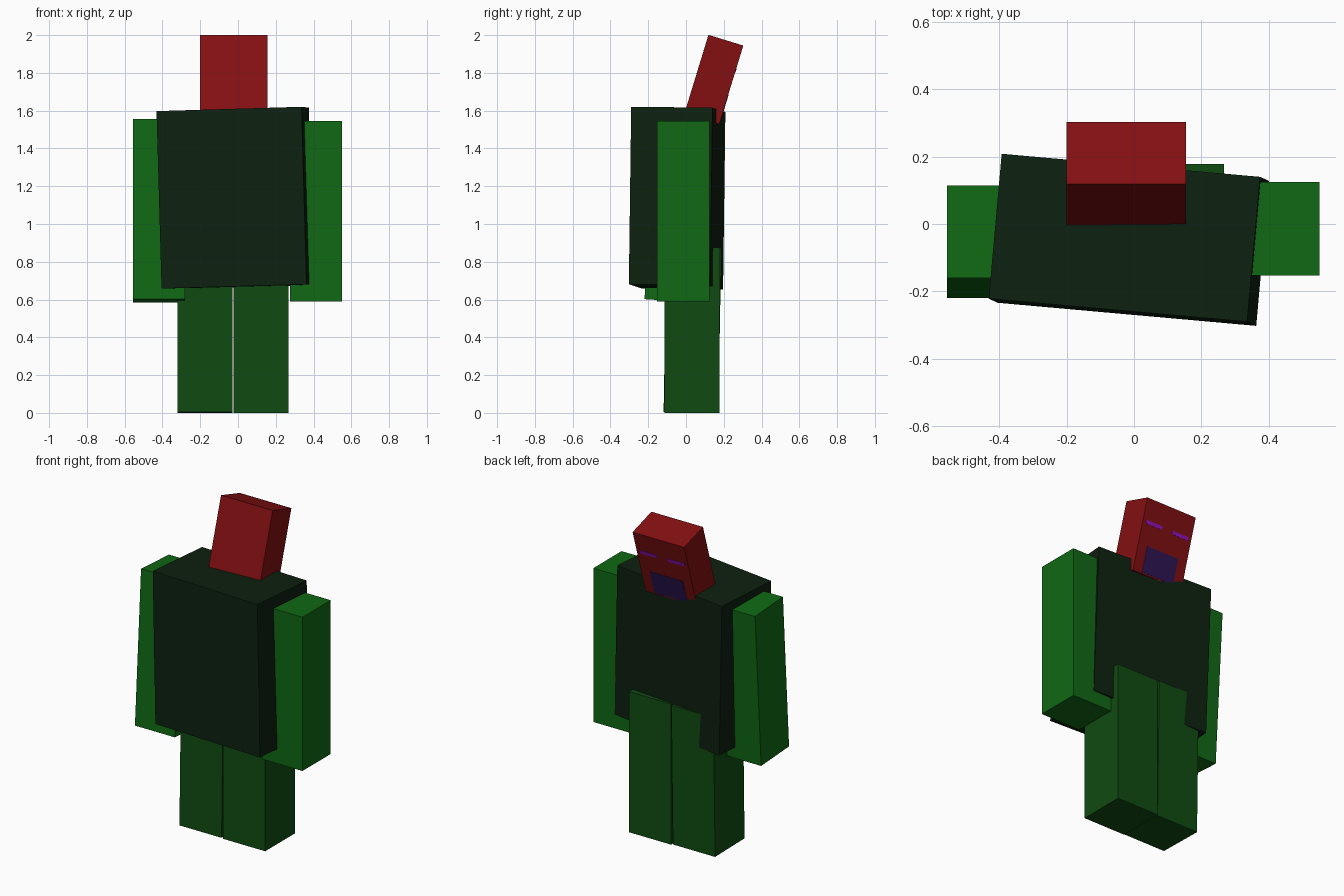
import bpy
from math import radians
from mathutils import Matrix, Vector, Euler

if "Cube" in bpy.data.objects:
    bpy.data.objects.remove(bpy.data.objects["Cube"])


def material(name, rgb):
    m = bpy.data.materials.new(name)
    m.diffuse_color = (*rgb, 1)
    m.use_nodes = True
    m.node_tree.nodes["Principled BSDF"].inputs["Base Color"].default_value = m.diffuse_color
    return m


RED = material("red", (0.23, 0.005, 0.006))
DARK = material("dark_green", (0.004, 0.015, 0.005))
ARM = material("bright_green", (0.005, 0.14, 0.007))
LEG = material("mid_green", (0.005, 0.07, 0.006))
NAVY = material("navy", (0.026, 0.008, 0.09))
PURPLE = material("purple", (0.30, 0.006, 0.50))


def box(name, center, size, rot, mat):
    """Box with given centre, size and XYZ rotation in degrees."""
    bpy.ops.mesh.primitive_cube_add(size=1, location=center,
                                    rotation=[radians(a) for a in rot])
    ob = bpy.context.object
    ob.name = name
    ob.scale = size
    ob.data.materials.append(mat)
    return ob


# Torso, slightly twisted
box("torso", (-0.015, -0.047, 1.137), (0.771, 0.432, 0.94), (-0.6, -1.7, -5.1), DARK)

# Arms, one swung forward a little
box("right_arm", (0.413, -0.014, 1.068), (0.275, 0.277, 0.957), (0, 0, 0), ARM)
box("left_arm", (-0.418, -0.0525, 1.07), (0.275, 0.275, 0.955), (-3.6, 0, 0), ARM)

# Legs
box("right_leg", (0.1225, 0.032, 0.4375), (0.29, 0.293, 0.875), (0, 0, 0), LEG)
box("left_leg", (-0.175, 0.034, 0.439), (0.29, 0.29, 0.872), (-1.0, 0, 0), LEG)

# Head, leaning back
HEAD = Vector((-0.0225, 0.1475, 1.765))
SIZE = Vector((0.355, 0.193, 0.435))
TILT = (-17.0, 0, 0)
box("head", HEAD, SIZE, TILT, RED)


# Face features, thin plates on the back side of the head
def face_plate(name, u, v, w, h, mat):
    turn = Euler([radians(a) for a in TILT]).to_matrix()
    local = Vector((u * SIZE.x, SIZE.y / 2, v * SIZE.z))
    box(name, HEAD + turn @ local, (w * SIZE.x, 0.004, h * SIZE.z), TILT, mat)


face_plate("mouth", 0, -0.30, 0.64, 0.36, NAVY)
for side, label in ((-1, "left"), (1, "right")):
    face_plate(label + "_eye", side * 0.27, 0.185, 0.33, 0.05, PURPLE)
